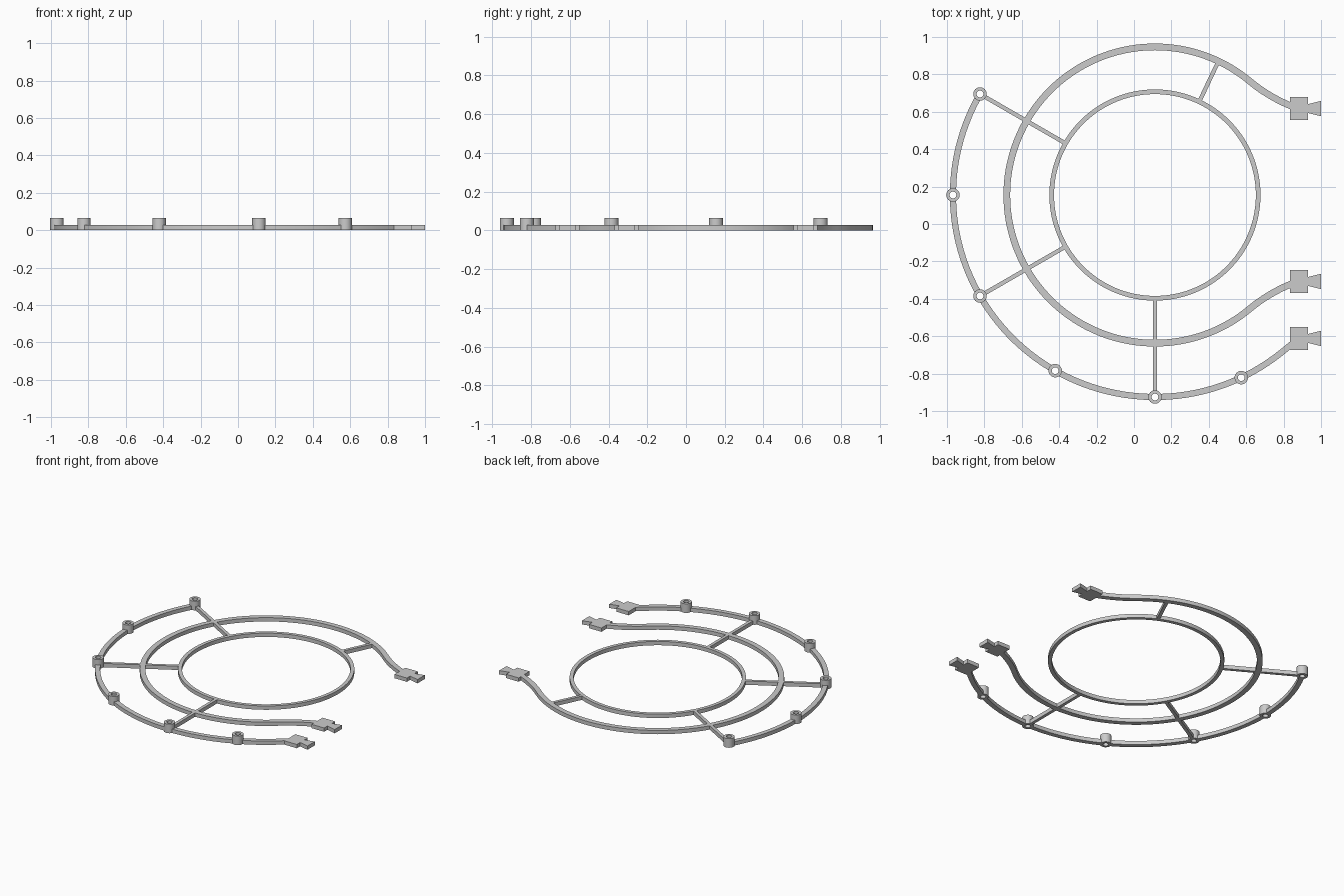
import bpy, bmesh
from math import radians, cos, sin, pi
from mathutils import Vector
from mathutils.geometry import interpolate_bezier

cube = bpy.data.objects.get("Cube")
if cube:
    bpy.data.objects.remove(cube)

CX, CY = 0.112, 0.155      # common centre of all rings
H, BOSS_H = 0.027, 0.064   # frame and boss heights
R_IN, R_MID, R_OUT = 0.552, 0.792, 1.08

grey = bpy.data.materials.new("plain grey")
grey.use_nodes = True
COLOUR = (0.6, 0.6, 0.6, 1)
grey.diffuse_color = COLOUR
grey.node_tree.nodes["Principled BSDF"].inputs["Base Color"].default_value = COLOUR


def polar(r, deg):
    a = radians(deg)
    return Vector((CX + r * cos(a), CY + r * sin(a), 0))


def arc(r, a0, a1, step=2.5):
    n = max(2, round(abs(a1 - a0) / step))
    return [polar(r, a0 + (a1 - a0) * i / n) for i in range(n + 1)]


def finish(name, bm):
    bmesh.ops.recalc_face_normals(bm, faces=bm.faces)
    mesh = bpy.data.meshes.new(name)
    bm.to_mesh(mesh)
    bm.free()
    mesh.materials.append(grey)
    ob = bpy.data.objects.new(name, mesh)
    bpy.context.collection.objects.link(ob)
    bpy.ops.object.select_all(action="DESELECT")
    ob.select_set(True)
    bpy.context.view_layer.objects.active = ob
    bpy.ops.object.shade_smooth_by_angle(angle=radians(30))
    return ob


def sweep(name, path, width, height=H, closed=False):
    """Rectangular bar following a flat path."""
    bm = bmesh.new()
    n = len(path)
    rings = []
    for i, p in enumerate(path):
        a = path[(i - 1) % n] if closed or i else p
        b = path[(i + 1) % n] if closed or i < n - 1 else p
        t = (b - a).normalized()
        side = Vector((-t.y, t.x, 0)) * width / 2
        up = Vector((0, 0, height))
        rings.append([bm.verts.new(v) for v in (p - side, p + side, p + side + up, p - side + up)])
    for i in range(n if closed else n - 1):
        r, s = rings[i], rings[(i + 1) % n]
        for k in range(4):
            m = (k + 1) % 4
            bm.faces.new((r[k], r[m], s[m], s[k]))
    if not closed:
        bm.faces.new(rings[0])
        bm.faces.new(rings[-1])
    return finish(name, bm)


def prism(name, outline):
    bm = bmesh.new()
    face = bm.faces.new([bm.verts.new((x, y, 0)) for x, y in outline])
    ext = bmesh.ops.extrude_face_region(bm, geom=[face])["geom"]
    bmesh.ops.translate(bm, vec=(0, 0, H), verts=[v for v in ext if isinstance(v, bmesh.types.BMVert)])
    return finish(name, bm)


# Inner closed ring
sweep("inner_ring", arc(R_IN, 0, 360)[:-1], 0.025, closed=True)

# Middle open ring with flared ends, mirrored about the ring centre line
start, end = polar(R_MID, 50), Vector((0.85, 0.627, 0))
flare = interpolate_bezier(start, start + Vector((0.766, -0.643, 0)) * 0.08,
                           end - Vector((0.93, -0.36, 0)) * 0.09, end, 12)
mirrored = [Vector((p.x, 2 * CY - p.y, 0)) for p in flare]
sweep("middle_ring", flare[::-1] + arc(R_MID, 50, 310)[1:-1] + mirrored, 0.036)

# Outer arc in pieces between the hollow bosses
stops = [150, 180, 210, 240.4, 270, 295.3]
gap = 1.4
for i, a in enumerate(stops[:-1]):
    sweep(f"outer_arc_{i + 1}", arc(R_OUT, a + gap, stops[i + 1] - gap), 0.033)
sweep("outer_arc_end", arc(R_OUT, stops[-1] + gap, 309) + [Vector((0.85, -0.637, 0))], 0.033)

# Hollow bosses
for i, a in enumerate(stops):
    c = polar(R_OUT, a)
    circle = [c + Vector((cos(k * pi / 16), sin(k * pi / 16), 0)) * 0.027 for k in range(32)]
    sweep(f"boss_{i + 1}", circle, 0.018, BOSS_H, closed=True)

# Spokes
for i, (a, r) in enumerate([(150, R_OUT - 0.027), (210, R_OUT - 0.027), (270, R_OUT - 0.027), (64.6, R_MID)]):
    sweep(f"spoke_{i + 1}", [polar(R_IN, a), polar(r, a)], 0.022)

# End connectors: square block with a flared tail
half = [(0.834, 0.061), (0.931, 0.061), (0.931, 0.024), (1.0, 0.041)]
for i, y in enumerate([0.617, -0.307, -0.612]):
    prism(f"connector_{i + 1}", [(x, y + d) for x, d in half] + [(x, y - d) for x, d in half[::-1]])
